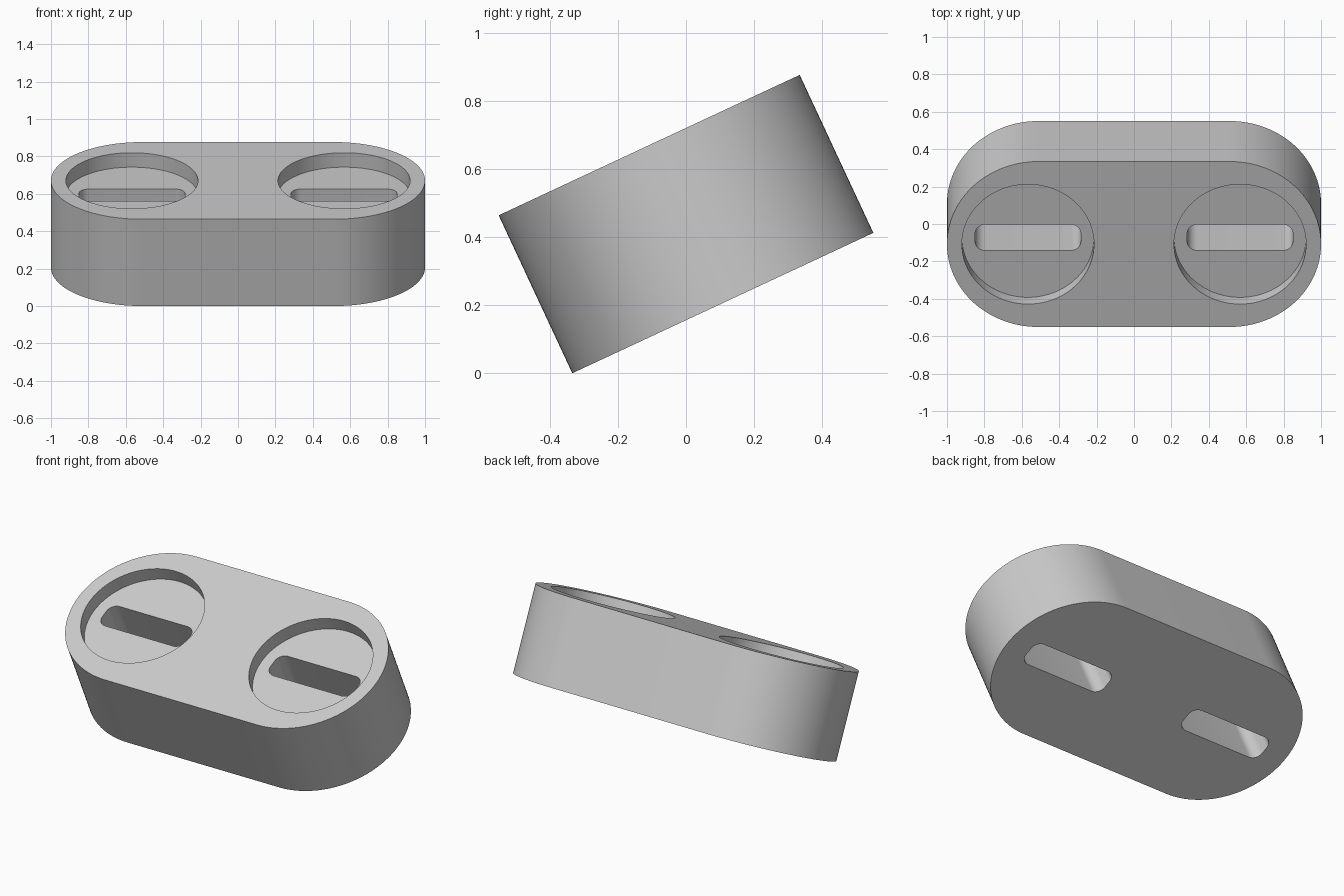
import bpy, bmesh, math
from mathutils import Matrix

if "Cube" in bpy.data.objects:
    bpy.data.objects.remove(bpy.data.objects["Cube"])

TILT = math.radians(25)
HALF_L, HALF_W, HEIGHT = 1.0, 0.488, 0.512
HOLE_X, HOLE_R, HOLE_DEPTH = 0.567, 0.353, 0.085
SLOT_L, SLOT_W, SLOT_R = 0.283, 0.077, 0.055

grey = bpy.data.materials.new("light_grey")
grey.diffuse_color = (0.6, 0.6, 0.6, 1)
grey.use_nodes = True
grey.node_tree.nodes["Principled BSDF"].inputs["Base Color"].default_value = grey.diffuse_color


def rounded_prism(name, hx, hy, r, z0, z1, cx=0.0, steps=32):
    """Rounded rectangle, extruded from z0 to z1."""
    pts = []
    for i, (sx, sy) in enumerate([(1, 1), (-1, 1), (-1, -1), (1, -1)]):
        for k in range(steps + 1):
            a = math.pi / 2 * (i + k / steps)
            pts.append((cx + sx * (hx - r) + r * math.cos(a),
                        sy * (hy - r) + r * math.sin(a), z0))
    bm = bmesh.new()
    face = bm.faces.new([bm.verts.new(p) for p in pts])
    top = bmesh.ops.extrude_face_region(bm, geom=[face])["geom"]
    bmesh.ops.translate(bm, vec=(0, 0, z1 - z0),
                        verts=[v for v in top if isinstance(v, bmesh.types.BMVert)])
    bmesh.ops.remove_doubles(bm, verts=bm.verts, dist=1e-5)
    bmesh.ops.recalc_face_normals(bm, faces=bm.faces)
    mesh = bpy.data.meshes.new(name)
    bm.to_mesh(mesh)
    bm.free()
    mesh.materials.append(grey)
    ob = bpy.data.objects.new(name, mesh)
    bpy.context.collection.objects.link(ob)
    return ob


# Body: stadium-shaped block
h = HEIGHT / 2
body = rounded_prism("body", HALF_L, HALF_W, HALF_W, -h, h)
bpy.context.view_layer.objects.active = body
body.select_set(True)

# Round recesses in the top, each with a slot cut right through
for side in (-1, 1):
    cutters = [
        rounded_prism("recess_cutter", HOLE_R, HOLE_R, HOLE_R,
                      h - HOLE_DEPTH, h + 0.1, side * HOLE_X),
        rounded_prism("slot_cutter", SLOT_L, SLOT_W, SLOT_R,
                      -h - 0.1, h + 0.05, side * HOLE_X, 10),
    ]
    for cutter in cutters:
        cutter.hide_render = True
        mod = body.modifiers.new("cut", "BOOLEAN")
        mod.operation = "DIFFERENCE"
        mod.solver = "EXACT"
        mod.object = cutter
        bpy.ops.object.modifier_apply(modifier=mod.name)
        bpy.data.objects.remove(cutter)

# Tilt the block so it rests on its front lower edge
lift = HALF_W * math.sin(TILT) + h * math.cos(TILT)
body.data.transform(Matrix.Translation((0, 0, lift)) @ Matrix.Rotation(TILT, 4, "X"))
bpy.ops.object.shade_smooth_by_angle(angle=math.radians(30))
